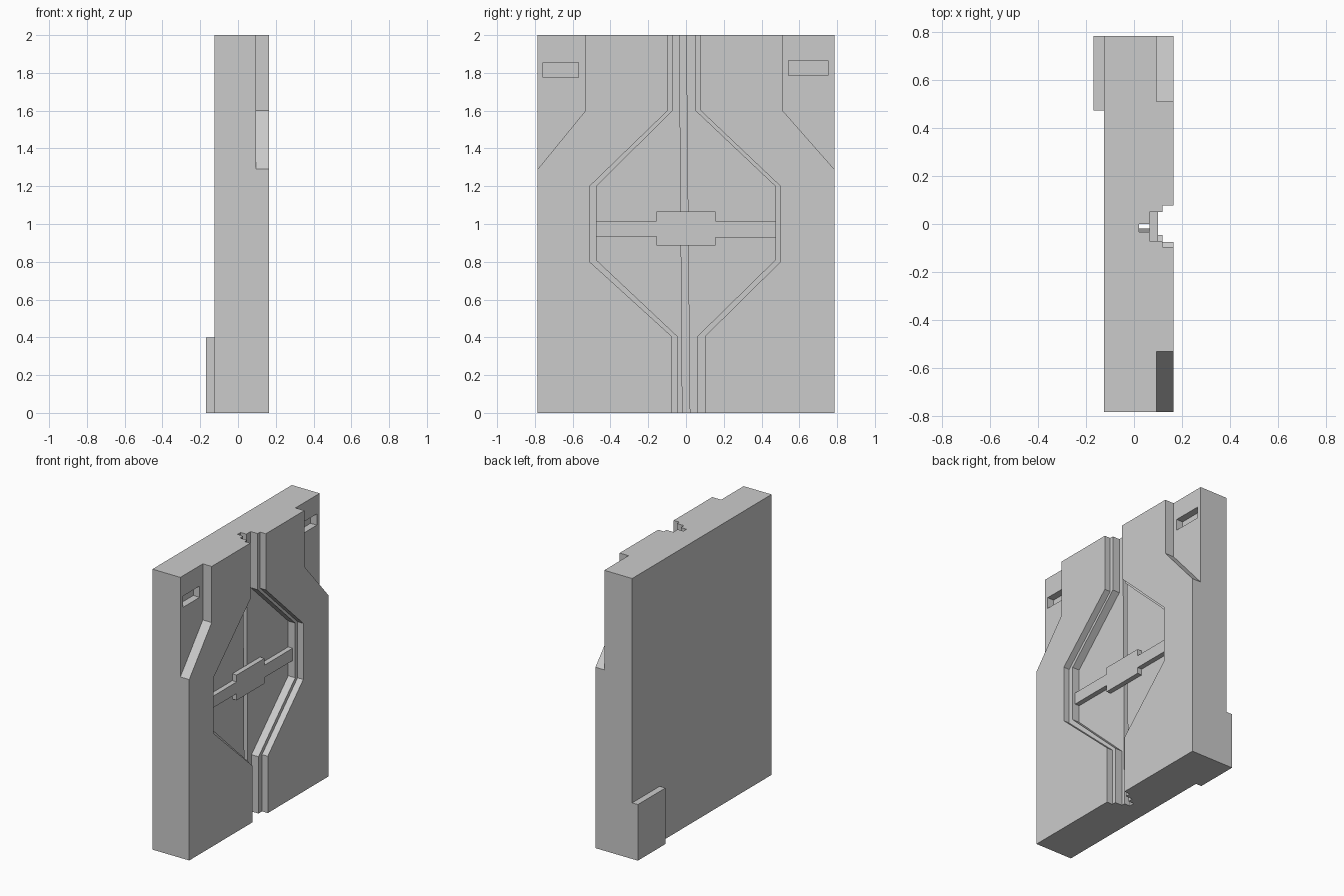
import bpy, bmesh

if "Cube" in bpy.data.objects:
    bpy.data.objects.remove(bpy.data.objects["Cube"])


def prism(name, pts, x0, x1):
    """Extrude a (y, z) outline along x."""
    bm = bmesh.new()
    face = bm.faces.new([bm.verts.new((x0, y, z)) for y, z in pts])
    ext = bmesh.ops.extrude_face_region(bm, geom=[face])
    verts = [g for g in ext["geom"] if isinstance(g, bmesh.types.BMVert)]
    bmesh.ops.translate(bm, verts=verts, vec=(x1 - x0, 0, 0))
    bmesh.ops.recalc_face_normals(bm, faces=bm.faces)
    mesh = bpy.data.meshes.new(name)
    bm.to_mesh(mesh)
    bm.free()
    obj = bpy.data.objects.new(name, mesh)
    bpy.context.collection.objects.link(obj)
    return obj


def rect(y0, y1, z0, z1):
    return [(y0, z0), (y1, z0), (y1, z1), (y0, z1)]


def cut(target, name, pts, floor):
    """Cut an outline into the front face down to x = floor."""
    cutter = prism(name, pts, floor, 0.3)
    cutter.hide_render = True
    mod = target.modifiers.new(name, 'BOOLEAN')
    mod.operation = 'DIFFERENCE'
    mod.solver = 'EXACT'
    mod.object = cutter
    bpy.context.view_layer.objects.active = target
    bpy.ops.object.modifier_apply(modifier=name)
    bpy.data.objects.remove(cutter)


def channel(left, right, bottom_left, bottom_right, hip_left, hip_right, low):
    """Narrow channel widening into a hexagon at mid height."""
    return [(bottom_left, -0.1), (bottom_right, -0.1), (bottom_right, 0.405),
            (hip_right, low), (hip_right, 1.2), (right, 1.6), (right, 2.1),
            (left, 2.1), (left, 1.6), (hip_left, 1.2), (hip_left, low),
            (bottom_left, 0.405)]


# Main slab
slab = prism("door_slab", rect(-0.785, 0.785, 0, 2), -0.125, 0.165)

# Stepped central recess and centre seam
cut(slab, "outer_recess", channel(-0.097, 0.078, -0.075, 0.10, -0.51, 0.50, 0.80), 0.12)
cut(slab, "inner_recess", channel(-0.07, 0.05, -0.045, 0.06, -0.475, 0.473, 0.81), 0.065)
cut(slab, "centre_seam", [(-0.018, -0.1), (0.021, -0.1), (0.0, 2.1), (-0.035, 2.1)], 0.02)

# Upper corner recesses with handle slots
for side, edge, slot_z in ((-1, 0.532, 1.775), (1, 0.512, 1.785)):
    slope = (1.6 - 1.29) / (0.785 - edge)
    cut(slab, "corner_recess",
        [(side * edge, 2.1), (side * edge, 1.6),
         (side * 0.9, 1.6 - slope * (0.9 - edge)), (side * 0.9, 2.1)], 0.095)
    y0, y1 = (-0.757, -0.568) if side < 0 else (0.543, 0.753)
    cut(slab, "handle_slot", rect(y0, y1, slot_z, slot_z + 0.08), 0.045)

# Lock bar across the recess
prism("lock_bar", [(-0.475, 0.933), (-0.157, 0.933), (-0.157, 0.885), (0.155, 0.885),
                   (0.155, 0.928), (0.473, 0.928), (0.473, 1.016), (0.155, 1.016),
                   (0.155, 1.065), (-0.157, 1.065), (-0.157, 1.016), (-0.475, 1.016)],
      0.065, 0.10)

# Foot block on the back
prism("back_block", rect(0.475, 0.785, 0, 0.4), -0.17, -0.125)
